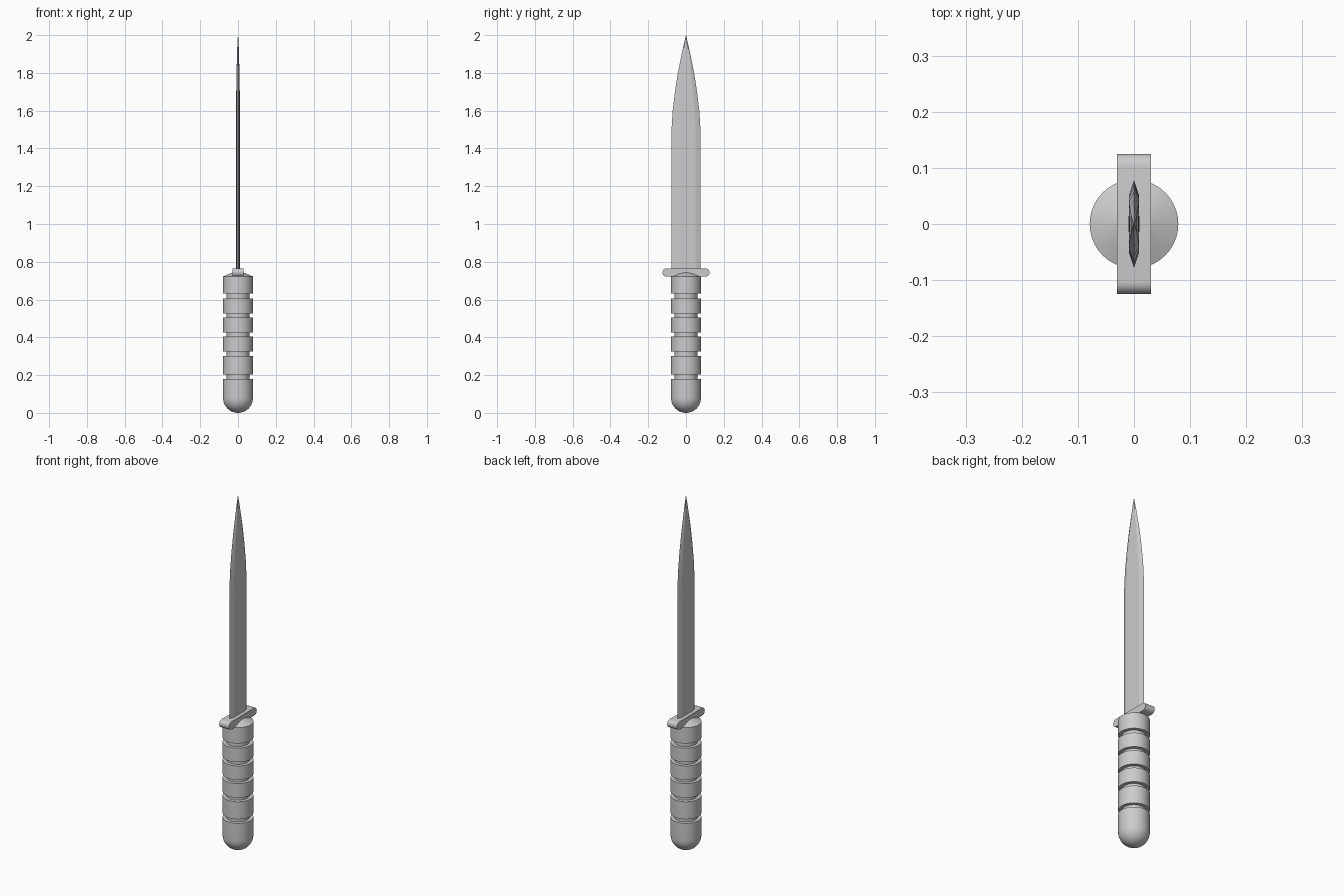
import bpy
import bmesh
from math import sin, cos, pi

cube = bpy.data.objects.get("Cube")
if cube:
    bpy.data.objects.remove(cube, do_unlink=True)

grey = bpy.data.materials.new("plain grey")
grey.use_nodes = True
grey.diffuse_color = (0.6, 0.6, 0.6, 1)
grey.node_tree.nodes["Principled BSDF"].inputs["Base Color"].default_value = (0.6, 0.6, 0.6, 1)


def loft(name, rings, angle=0.6):
    """Join closed rings of equal length into a solid with capped ends."""
    bm = bmesh.new()
    loops = [[bm.verts.new(p) for p in ring] for ring in rings]
    n = len(loops[0])
    for low, high in zip(loops, loops[1:]):
        for i in range(n):
            j = (i + 1) % n
            bm.faces.new((low[i], low[j], high[j], high[i]))
    bm.faces.new(loops[0][::-1])
    bm.faces.new(loops[-1])
    bmesh.ops.remove_doubles(bm, verts=bm.verts, dist=0.00001)
    bmesh.ops.recalc_face_normals(bm, faces=bm.faces)
    mesh = bpy.data.meshes.new(name)
    bm.to_mesh(mesh)
    bm.free()
    mesh.materials.append(grey)
    obj = bpy.data.objects.new(name, mesh)
    bpy.context.collection.objects.link(obj)
    bpy.ops.object.select_all(action='DESELECT')
    obj.select_set(True)
    bpy.context.view_layer.objects.active = obj
    bpy.ops.object.shade_smooth_by_angle(angle=angle)
    return obj


def circle(r, z, n=40):
    return [(r * cos(2 * pi * i / n), r * sin(2 * pi * i / n), z) for i in range(n)]


# Handle: round pommel, five grip grooves and a shallow conical top
R, GROOVE_R = 0.079, 0.06
profile = [(R * sin(a), R * (1 - cos(a))) for a in [pi / 2 * (i + 0.1) / 10.1 for i in range(11)]]
profile[0] = (profile[0][0], 0)
for bottom, top in ((0.18, 0.203), (0.302, 0.325), (0.405, 0.426), (0.505, 0.526), (0.606, 0.632)):
    profile += [(R, bottom), (GROOVE_R, bottom), (GROOVE_R, top), (R, top)]
profile += [(R, 0.722), (0.03, 0.743), (0.005, 0.753)]
loft("handle", [circle(r, z) for r, z in profile], 0.5)

# Guard: flat bar with rounded ends
half, mid = 0.0215, 0.7435
outline = []
for side in (1, -1):
    for i in range(13):
        a = -pi / 2 + pi * i / 12
        outline.append((side * (0.1035 + half * cos(a)), mid + side * half * sin(a)))
loft("guard", [[(x, y, z) for y, z in outline] for x in (-0.03, 0.03)])

# Blade: double-edged section that narrows to a point
SECTION = ((0, 1), (0.009, 0.65), (0.0095, 0), (0.009, -0.65), (0, -1),
           (-0.009, -0.65), (-0.0095, 0), (-0.009, 0.65))
STATIONS = [(0.74, 0.078), (1.42, 0.078), (1.5, 0.0765), (1.6, 0.0705), (1.7, 0.0585),
            (1.8, 0.043), (1.9, 0.023), (1.96, 0.0095), (2, 0.0003)]
rings = []
for z, width in STATIONS:
    thick = min(1, (width / 0.06) ** 0.6)
    rings.append([(x * thick, y * width, z) for x, y in SECTION])
loft("blade", rings, 0.3)
